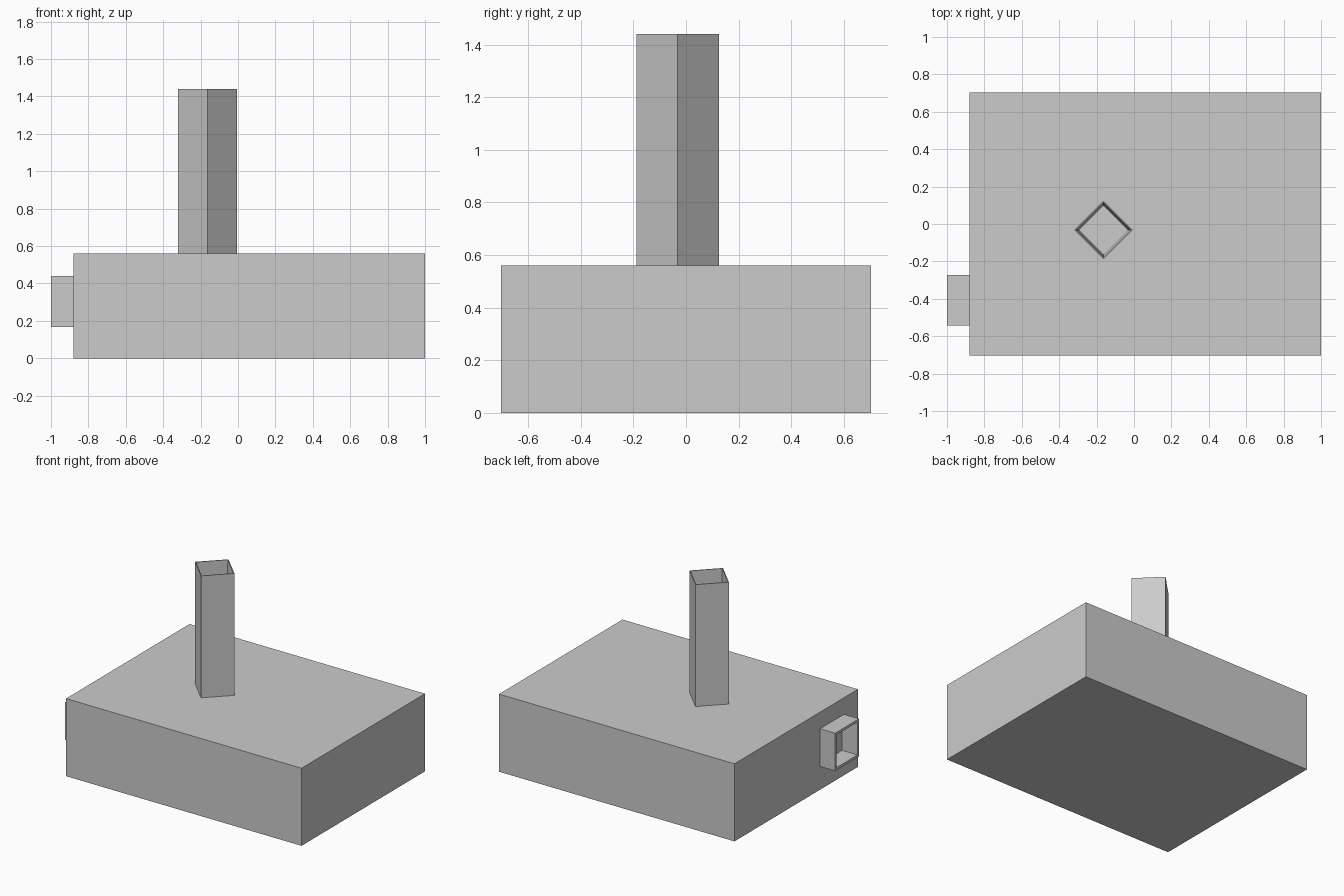
import bpy, bmesh, math
from mathutils import Matrix, Vector

if "Cube" in bpy.data.objects:
    bpy.data.objects.remove(bpy.data.objects["Cube"])

grey = bpy.data.materials.new("plain grey")
grey.diffuse_color = (0.6, 0.6, 0.6, 1)
grey.use_nodes = True
grey.node_tree.nodes["Principled BSDF"].inputs["Base Color"].default_value = grey.diffuse_color


def finish(name, bm):
    bmesh.ops.recalc_face_normals(bm, faces=bm.faces)
    mesh = bpy.data.meshes.new(name)
    bm.to_mesh(mesh)
    bm.free()
    mesh.materials.append(grey)
    obj = bpy.data.objects.new(name, mesh)
    bpy.context.collection.objects.link(obj)
    return obj


def square_tube(name, side, length, rim, base_wall, matrix):
    """Hollow square tube along local z, its bore narrowing towards the base."""
    bm = bmesh.new()
    loops = []
    for half, z in ((side / 2, 0), (side / 2, length),
                    (side / 2 - rim, length), (side / 2 - base_wall, 0)):
        loops.append([bm.verts.new((half * sx, half * sy, z))
                      for sx, sy in ((-1, -1), (1, -1), (1, 1), (-1, 1))])
    for a, b in zip(loops, loops[1:] + loops[:1]):
        for i in range(4):
            j = (i + 1) % 4
            bm.faces.new((a[i], a[j], b[j], b[i]))
    bm.transform(matrix)
    return finish(name, bm)


# Main block
bm = bmesh.new()
bmesh.ops.create_cube(bm, size=1)
bm.transform(Matrix.Translation((0.06, 0, 0.28)) @ Matrix.Diagonal((1.88, 1.408, 0.56, 1)))
finish("main_block", bm)

# Upright tube, turned to stand on the diagonal
square_tube("upright_tube", 0.222, 0.88, 0.006, 0.02,
            Matrix.Translation((-0.163, -0.032, 0.56)) @ Matrix.Rotation(math.radians(45), 4, 'Z'))

# Short tube on the left side
square_tube("side_tube", 0.272, 0.12, 0.018, 0.02,
            Matrix.Translation((-0.88, -0.408, 0.304)) @ Matrix.Rotation(math.radians(-90), 4, 'Y'))
